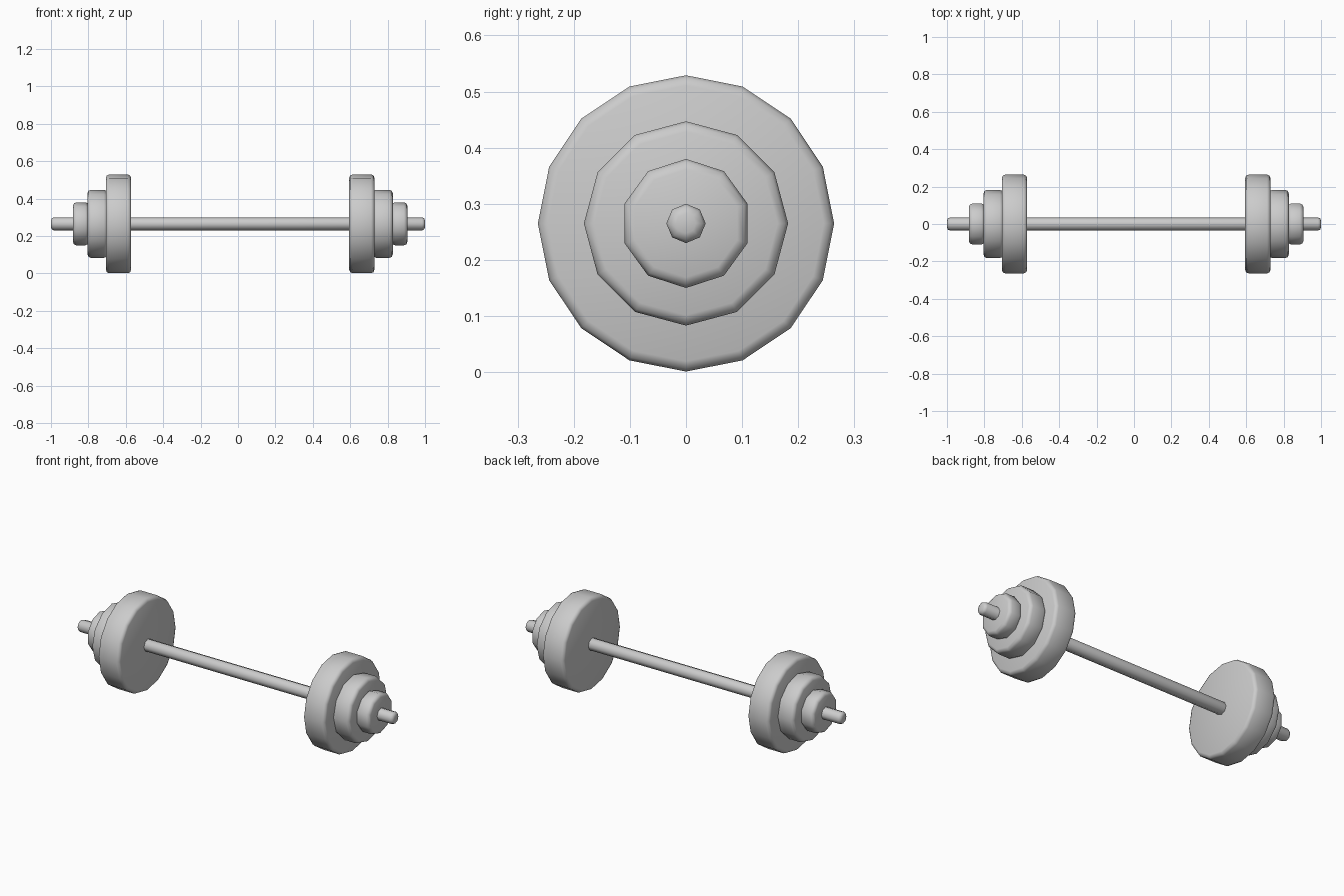
import bpy, bmesh
from math import radians
from mathutils import Matrix

cube = bpy.data.objects.get("Cube")
if cube:
    bpy.data.objects.remove(cube)

AXIS_Z = 0.265   # height of the bar axis
PLATE_MID = 0.0115  # the two plate stacks mirror about this x

steel = bpy.data.materials.new("grey_steel")
steel.use_nodes = True
grey = (0.6, 0.6, 0.6, 1)
steel.diffuse_color = grey
steel.node_tree.nodes["Principled BSDF"].inputs["Base Color"].default_value = grey


def disc(name, x0, x1, radius, sides, bevel):
    """Rounded prism along x with one corner pointing straight up."""
    bm = bmesh.new()
    turn = Matrix.Rotation(radians(90), 4, 'X') @ Matrix.Rotation(radians(90), 4, 'Y')
    bmesh.ops.create_cone(bm, cap_ends=True, segments=sides, radius1=radius,
                          radius2=radius, depth=abs(x1 - x0), matrix=turn)
    rims = [e for e in bm.edges if e.calc_face_angle(0) > radians(60)]
    bmesh.ops.bevel(bm, geom=rims, offset=bevel, segments=2, profile=0.5,
                    affect='EDGES')
    for face in bm.faces:
        face.smooth = True
    mesh = bpy.data.meshes.new(name)
    bm.to_mesh(mesh)
    bm.free()
    mesh.materials.append(steel)
    obj = bpy.data.objects.new(name, mesh)
    obj.location = ((x0 + x1) / 2, 0, AXIS_Z)
    bpy.context.collection.objects.link(obj)


# Bar running through everything
disc("bar", -1, 1, 0.035, 8, 0.016)

# Three plates on each end, shrinking outwards
plates = [("large_plate", 0.583, 0.718, 0.264, 16),
          ("medium_plate", 0.71, 0.816, 0.182, 12),
          ("small_plate", 0.81, 0.894, 0.115, 10)]
for side, sign in (("left", 1), ("right", -1)):
    for name, near, far, radius, sides in plates:
        disc(f"{side}_{name}", PLATE_MID + sign * near, PLATE_MID + sign * far,
             radius, sides, 0.018)
